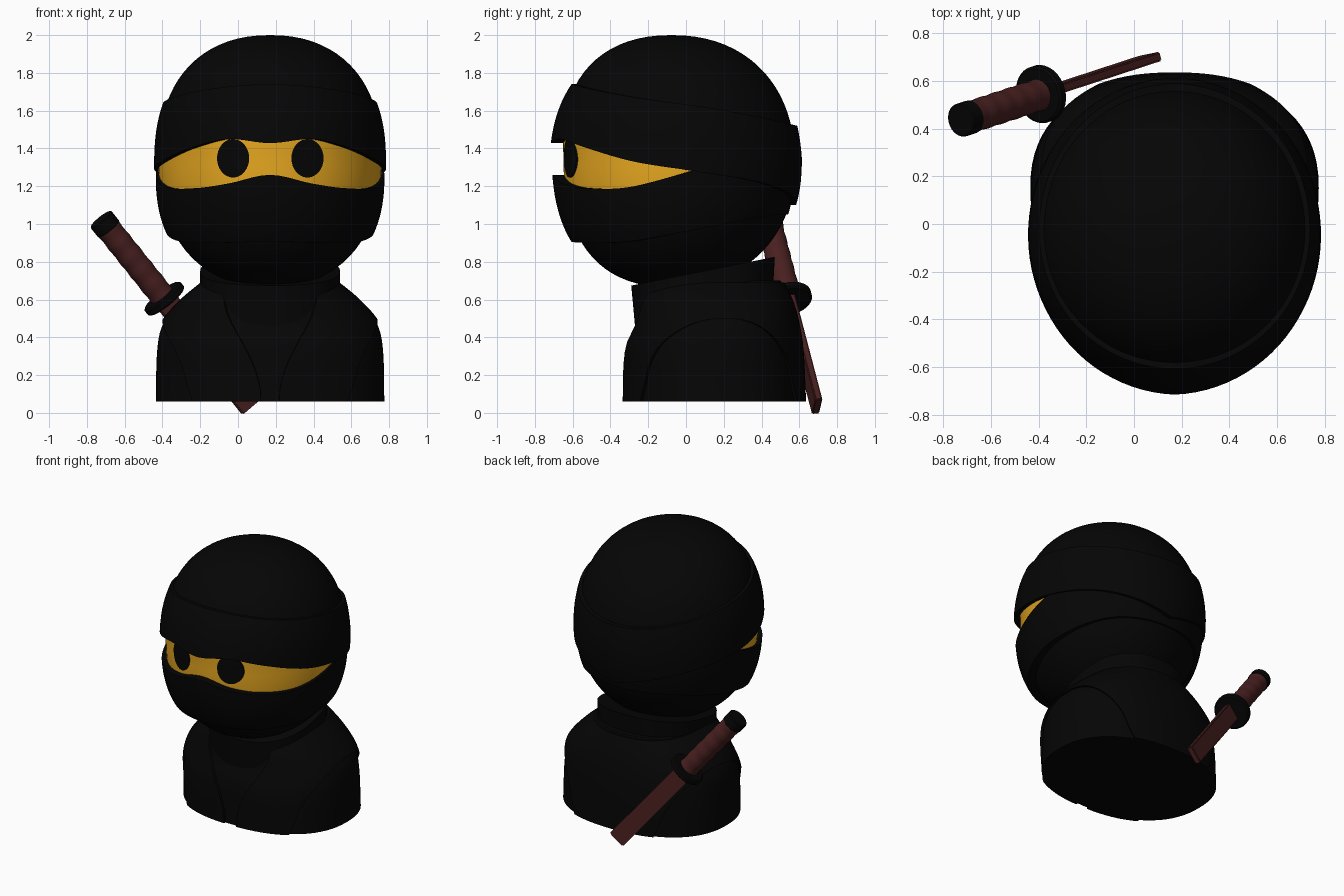
import bpy, bmesh
from math import sin, cos, radians, sqrt, pi, copysign
from mathutils import Vector, Matrix

cube = bpy.data.objects.get("Cube")
if cube:
    bpy.data.objects.remove(cube, do_unlink=True)


def material(name, color):
    m = bpy.data.materials.new(name)
    m.use_nodes = True
    m.diffuse_color = (*color, 1)
    bsdf = m.node_tree.nodes["Principled BSDF"]
    bsdf.inputs["Base Color"].default_value = (*color, 1)
    bsdf.inputs["Roughness"].default_value = 0.6
    return m


BLACK = material("black cloth", (0.0016, 0.0016, 0.0016))
SKIN = material("yellow skin", (0.88, 0.43, 0.016))
BROWN = material("dark red brown", (0.066, 0.014, 0.014))


def finish(name, bm, mat, angle=35):
    bmesh.ops.remove_doubles(bm, verts=bm.verts, dist=1e-5)
    bmesh.ops.recalc_face_normals(bm, faces=bm.faces)
    mesh = bpy.data.meshes.new(name)
    bm.to_mesh(mesh)
    bm.free()
    mesh.materials.append(mat)
    ob = bpy.data.objects.new(name, mesh)
    bpy.context.collection.objects.link(ob)
    bpy.ops.object.select_all(action='DESELECT')
    ob.select_set(True)
    bpy.context.view_layer.objects.active = ob
    bpy.ops.object.shade_smooth_by_angle(angle=radians(angle))


def grid(name, point, nu, nv, mat, closed=False, caps=False):
    """Surface through point(i, j); i runs around, j runs upward."""
    bm = bmesh.new()
    cols = [[bm.verts.new(point(i, j)) for j in range(nv + 1)]
            for i in range(nu if closed else nu + 1)]
    for i in range(nu):
        a, b = cols[i], cols[(i + 1) % len(cols)]
        for j in range(nv):
            bm.faces.new((a[j], b[j], b[j + 1], a[j + 1]))
    if caps:
        bm.faces.new([c[0] for c in cols])
        bm.faces.new([c[-1] for c in cols])
    finish(name, bm, mat)


def curve(pts, x):
    """Smooth interpolation through (x, y) pairs."""
    x = min(max(x, pts[0][0]), pts[-1][0])

    def slope(k):
        p, q = pts[max(k - 1, 0)], pts[min(k + 1, len(pts) - 1)]
        return (q[1] - p[1]) / (q[0] - p[0])
    for k in range(len(pts) - 1):
        (x0, y0), (x1, y1) = pts[k], pts[k + 1]
        if x <= x1:
            h = x1 - x0
            t = (x - x0) / h
            return (y0 * (1 + 2 * t) * (1 - t) ** 2 + y1 * t * t * (3 - 2 * t)
                    + h * (slope(k) * t * (1 - t) ** 2 - slope(k + 1) * t * t * (1 - t)))


def spow(v, n):
    return copysign(abs(v) ** (2 / n), v)


CX = 0.17
CY = -0.032
CHIN, CROWN_TOP, MIDDLE = 0.665, 2.0, 1.35


# Angles are in degrees, zero at the front, positive toward +x
def head(deg, z, off=0.0):
    up = z > MIDDLE
    t = min((z - MIDDLE) / ((CROWN_TOP if up else CHIN) - MIDDLE), 1)
    r = (1 - t ** 2.4) ** 0.4545
    a = radians(deg)
    lean = 0.045 * t if up else 0.05 * t * t
    return (CX + sin(a) * (0.587 * r + off),
            CY - lean - cos(a) * (0.612 * r + off), z)


def fold(deg):
    return abs((deg + 180) % 360 - 180)


# Head core, with rows gathered toward both poles
def core(i, j):
    mid, half = (CROWN_TOP + CHIN) / 2, (CROWN_TOP - CHIN) / 2
    return head(i * 5, min(max(mid - half * cos(pi * j / 40), CHIN), CROWN_TOP))


grid("head", core, 72, 40, BLACK, closed=True)

# Face showing through the gap in the hood
grid("face", lambda i, j: head(-105 + i * 5, 1.12 + 0.38 * j / 12, 0.004), 42, 12, SKIN)

# Eyes, as thin plates following the face
for side, x in (("right", -0.026), ("left", 0.368)):
    def eye(i, j, x=x):
        a = 2 * pi * i / 32
        rr = min(j, 4) / 4
        dx, z = x - CX + 0.085 * rr * cos(a), 1.348 + 0.102 * rr * sin(a)
        p = head(0, z, 0.012 if j < 5 else 0.003)
        y = CY + (p[1] - CY) * sqrt(1 - (dx / 0.592) ** 2)
        return (CX + dx, y, z)
    grid(side + "_eye", eye, 32, 5, BLACK, closed=True)

# Hood bands wrapped round the head
BROW = [(-20, 1.45), (0, 1.428), (20, 1.45), (39, 1.41), (68, 1.33), (97, 1.28),
        (135, 1.215), (180, 1.1)]
CHEEK = [(-20, 1.215), (0, 1.26), (20, 1.215), (39, 1.19), (65, 1.195), (97, 1.285)]
CROWN = [(-90, 1.64), (0, 1.74), (90, 1.64), (180, 1.52), (270, 1.64)]
JAW = [(0, 0.905), (60, 0.905), (100, 0.97), (140, 1.04), (180, 1.05), (220, 1.04)]


def band(name, low, high, off_low, off_high, rows=12):
    def point(i, j):
        deg = i * 4
        t = min(max((j - 1) / (rows - 2), 0), 1)
        z = low(fold(deg)) * (1 - t) + high(fold(deg)) * t
        off = off_low(fold(deg)) * (1 - t) + off_high(fold(deg)) * t
        return head(deg, z, -0.01 if j in (0, rows) else off)
    grid(name, point, 90, rows, BLACK, closed=True)


band("upper_hood_band", lambda d: curve(BROW, d), lambda d: curve(CROWN, d),
     lambda d: curve([(0, 0.068), (90, 0.028), (180, 0.035)], d),
     lambda d: curve([(0, 0.025), (90, 0.02), (180, 0.032)], d))
band("lower_mask", lambda d: curve(JAW, d),
     lambda d: curve(CHEEK, d) if d < 97 else curve(BROW, d) + 0.005,
     lambda d: curve([(0, 0.052), (70, 0.05), (120, 0.025), (180, 0.01)], d),
     lambda d: curve([(0, 0.065), (90, 0.02), (180, 0.006)], d))

# Torso with rounded shoulders
WIDTH = [(0.06, 0.605), (0.35, 0.596), (0.48, 0.562), (0.6, 0.46), (0.7, 0.34)]
FRONT = [(0.06, -0.32), (0.35, -0.31), (0.48, -0.265), (0.6, -0.25), (0.7, -0.22)]
BACK = [(0.06, 0.62), (0.35, 0.605), (0.5, 0.58), (0.6, 0.55), (0.7, 0.5)]


def torso(deg, z, off=0.0):
    a = radians(deg)
    f, b = curve(FRONT, z), curve(BACK, z)
    return (CX + spow(sin(a), 2.3) * (curve(WIDTH, z) + off),
            (f + b) / 2 - spow(cos(a), 2.3) * ((b - f) / 2 + off), z)


grid("torso", lambda i, j: torso(i * 5, 0.06 + 0.64 * j / 16),
     72, 16, BLACK, closed=True, caps=True)

# Jacket halves, cut away in arches over the arms and parted at the front
for side, sign in (("right", -1), ("left", 1)):
    def jacket(i, j, sign=sign):
        d = 180 * max(i - 1, 0) / 45
        t = min(max((j - 1) / 12, 0), 1)
        arch = 1 - ((d - 94) / 55) ** 2
        low = 0.06 + 0.44 * sqrt(max(arch, 0))
        z = low + (0.69 - low) * t
        gap = 3 + 34 * t ** 2
        edge = i == 0 or j in (0, 14)
        return torso(sign * (d + gap * (1 - d / 180)), z, -0.02 if edge else 0.016)
    grid(side + "_jacket_half", jacket, 46, 14, BLACK)


# Collar, rising toward the back
def collar(i, j):
    a = radians(i * 5)
    t = j / 6
    y = 0.09 - spow(cos(a), 2.4) * (0.36 + 0.02 * t)
    top = 0.75 + 0.2 * (y - 0.09)
    return (CX + spow(sin(a), 2.4) * 0.37, y, 0.46 + (top - 0.46) * t)


grid("collar", collar, 72, 6, BLACK, closed=True, caps=True)

# Sword slung across the back
AXIS = Vector((0.612, 0.2, -0.765)).normalized()
ACROSS = AXIS.cross(Vector((-0.25, 1, 0.05))).normalized()
DEPTH = AXIS.cross(ACROSS)
GUARD = Vector((-0.39, 0.545, 0.605))


def turned(name, profile, mat):
    """Round part along the sword axis from (distance, radius) pairs."""
    def point(i, j):
        s, r = profile[j]
        a = 2 * pi * i / 32
        return GUARD + AXIS * s + (ACROSS * cos(a) + DEPTH * sin(a)) * r
    grid(name, point, 32, len(profile) - 1, mat, closed=True, caps=True)


turned("sword_pommel", [(-0.55, 0.066), (-0.545, 0.071), (-0.485, 0.071), (-0.48, 0.066)], BLACK)
turned("sword_grip", [(-0.485 + 0.475 * k / 40, 0.067 + 0.0015 * cos(k * pi / 4))
                      for k in range(41)], BROWN)
turned("sword_guard", [(-0.022, 0.112), (-0.014, 0.122), (0.014, 0.122), (0.022, 0.112)], BLACK)

bm = bmesh.new()
bmesh.ops.create_cube(bm, size=1)
length = 0.75
frame = Matrix((ACROSS, DEPTH, AXIS)).transposed().to_4x4()
bmesh.ops.transform(bm, verts=bm.verts, matrix=Matrix.Translation(GUARD + AXIS * length / 2)
                    @ frame @ Matrix.Diagonal((0.122, 0.04, length, 1)))
bmesh.ops.bevel(bm, geom=bm.edges[:], offset=0.006, segments=2, affect='EDGES')
finish("sword_scabbard", bm, BROWN)
